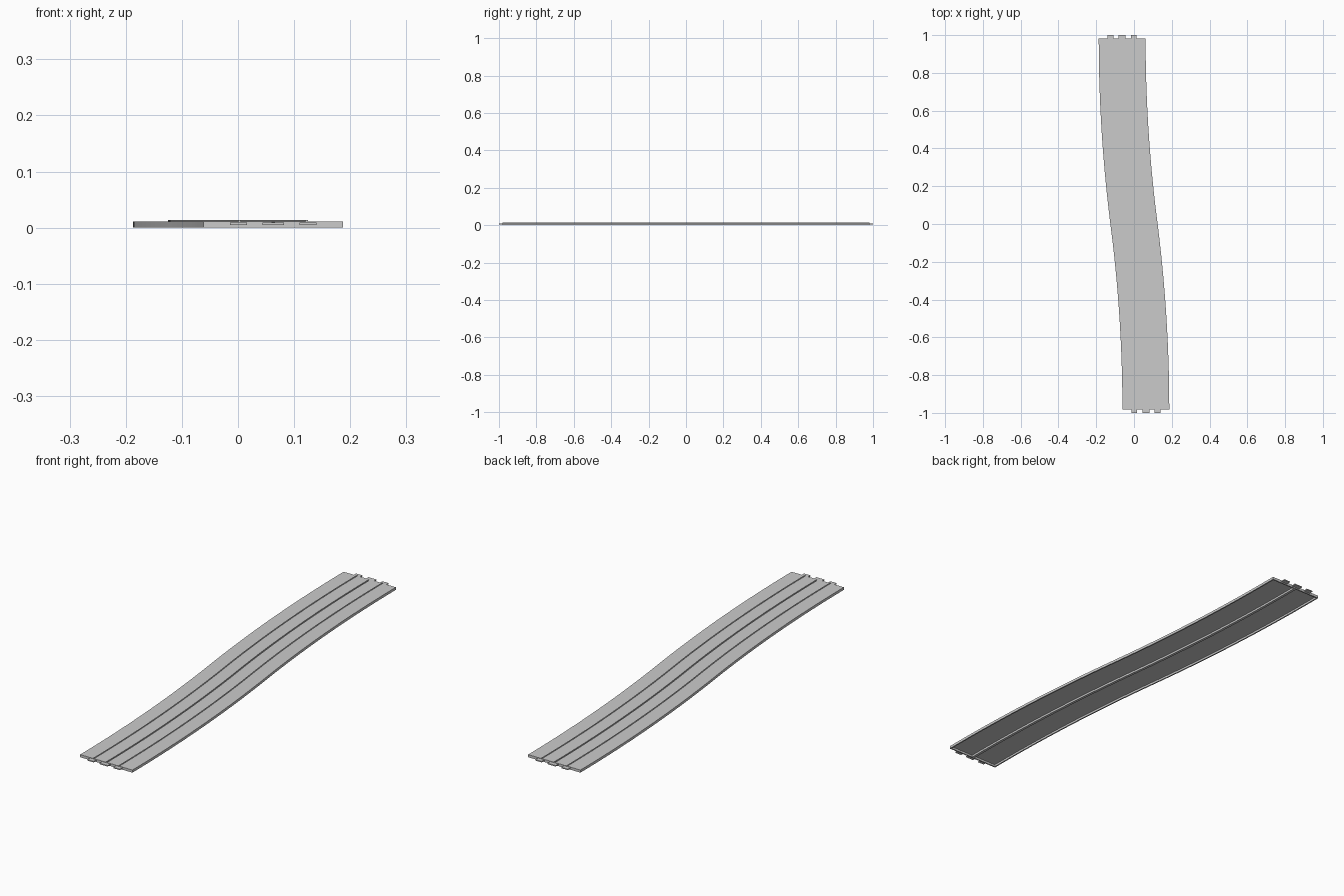
import bpy, bmesh, math

if "Cube" in bpy.data.objects:
    bpy.data.objects.remove(bpy.data.objects["Cube"])

HALF_LEN = 0.982    # body half length, without tabs
SHIFT = 0.0627      # sideways shift of the lane at each end
HALF_W = 0.124
STEPS = 48


def centre(y):
    """Point and slope of the S-shaped centre line (two tangent arcs)."""
    t = 1 - abs(y) / HALF_LEN
    x = -math.copysign(SHIFT * (1 - t * t), y)
    return x, -2 * SHIFT * t / HALF_LEN


def sweep(name, profile):
    """Sweep a closed (offset, z) profile along the centre line."""
    bm = bmesh.new()
    rings = []
    for i in range(STEPS + 1):
        y = -HALF_LEN + 2 * HALF_LEN * i / STEPS
        x, slope = centre(y)
        n = math.hypot(1, slope)
        rings.append([bm.verts.new((x + o / n, y - o * slope / n, z)) for o, z in profile])
    count = len(profile)
    for a, b in zip(rings, rings[1:]):
        for j in range(count):
            k = (j + 1) % count
            bm.faces.new((a[j], a[k], b[k], b[j]))
    bm.faces.new(rings[0])
    bm.faces.new(rings[-1])
    return finish(name, bm)


def box(name, x0, x1, y0, y1, z0, z1):
    bm = bmesh.new()
    bmesh.ops.create_cube(bm, size=1)
    for v in bm.verts:
        v.co = ((x0 + x1) / 2 + v.co.x * (x1 - x0),
                (y0 + y1) / 2 + v.co.y * (y1 - y0),
                (z0 + z1) / 2 + v.co.z * (z1 - z0))
    return finish(name, bm)


def finish(name, bm):
    bmesh.ops.recalc_face_normals(bm, faces=bm.faces)
    mesh = bpy.data.meshes.new(name)
    bm.to_mesh(mesh)
    bm.free()
    obj = bpy.data.objects.new(name, mesh)
    bpy.context.collection.objects.link(obj)
    return obj


# Hollow track deck: side walls, centre rib and a narrow centre groove on top
half = [(0.003, 0.007), (0.003, 0.0112), (HALF_W, 0.0112), (HALF_W, 0),
        (HALF_W - 0.006, 0), (HALF_W - 0.006, 0.0085), (0.006, 0.0085), (0.006, 0)]
sweep("track_deck", half + [(-o, z) for o, z in reversed(half)])

# Low contact rails on either side of the lane centre
for side, label in ((-1, "left"), (1, "right")):
    c = side * 0.06
    sweep("rail_" + label, [(c - 0.002, 0.010), (c + 0.002, 0.010),
                            (c + 0.002, 0.0137), (c - 0.002, 0.0137)])

# End walls and joining tabs
for end, label in ((-1, "front"), (1, "back")):
    cx = -end * SHIFT
    ys = sorted((end * HALF_LEN, end * (HALF_LEN - 0.006)))
    box("end_wall_" + label, cx - HALF_W + 0.001, cx + HALF_W - 0.001, *ys, 0, 0.010)
    ys = sorted((end * (HALF_LEN - 0.002), end * 1.0))
    for i, (o, w) in enumerate(((-0.062, 0.015), (0, 0.019), (0.062, 0.015))):
        box(f"tab_{label}_{i + 1}", cx + o - w, cx + o + w, *ys, 0.005, 0.0095)
